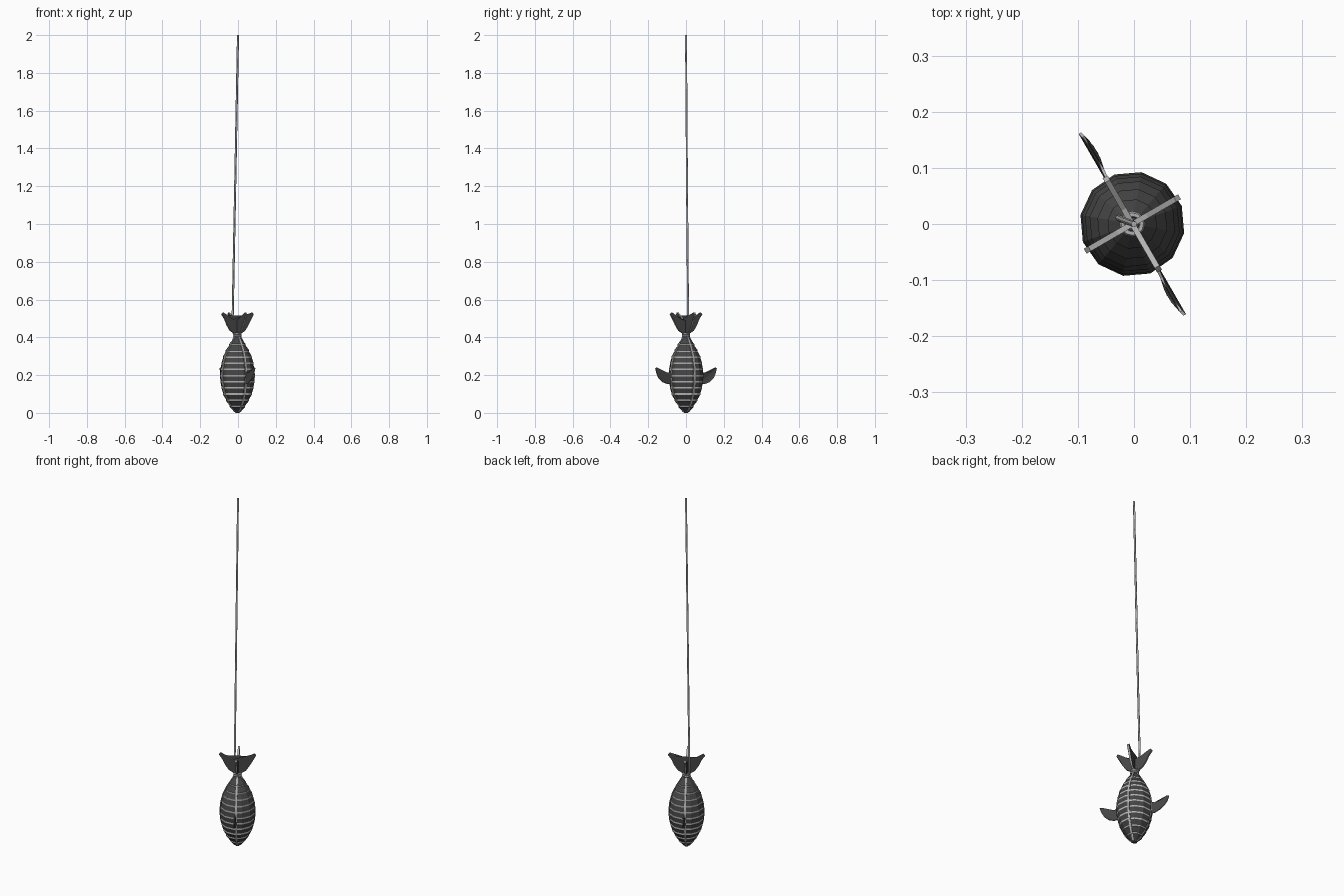
import bpy, bmesh, math
from mathutils import Vector, Matrix

if "Cube" in bpy.data.objects:
    bpy.data.objects.remove(bpy.data.objects["Cube"])

def material(name, v):
    m = bpy.data.materials.new(name)
    m.diffuse_color = (v, v, v, 1)
    m.use_nodes = True
    m.node_tree.nodes["Principled BSDF"].inputs["Base Color"].default_value = m.diffuse_color
    return m

DARK, LIGHT = material("dark_skin", 0.06), material("light_cane", 0.45)
CX = -0.003                      # body axis
FACE = math.radians(-60)         # direction of the first side fin

def finish(bm, name):
    bmesh.ops.recalc_face_normals(bm, faces=bm.faces[:])
    me = bpy.data.meshes.new(name)
    bm.to_mesh(me)
    bm.free()
    me.materials.append(DARK)
    me.materials.append(LIGHT)
    ob = bpy.data.objects.new(name, me)
    bpy.context.collection.objects.link(ob)
    return ob

# Smooth body outline: (z, radius)
OUTLINE = [(0, .010), (.02, .028), (.05, .051), (.10, .075), (.15, .088), (.20, .092),
           (.25, .087), (.30, .074), (.34, .055), (.38, .030), (.41, .014), (.425, .012)]

def radius(z):
    for (z0, r0), (z1, r1) in zip(OUTLINE, OUTLINE[1:]):
        if z <= z1:
            return r0 + (r1 - r0) * (z - z0) / (z1 - z0)
    return OUTLINE[-1][1]

def lathe(name, profile, light_bands, sides=12):
    bm = bmesh.new()
    rings = []
    for z, r in profile:
        rings.append([bm.verts.new((CX + r * math.cos(a), r * math.sin(a), z))
                      for a in (math.radians(20) + math.tau * k / sides for k in range(sides))])
    for i, (lo, hi) in enumerate(zip(rings, rings[1:])):
        for k in range(sides):
            f = bm.faces.new((lo[k], lo[k - 1], hi[k - 1], hi[k]))
            f.material_index = int(i in light_bands)
    bm.faces.new(rings[0])
    bm.faces.new(rings[-1])
    return finish(bm, name)

# Body: dark skin with slim upright hoops between the sloping bands
profile, bands = [(0, .010), (.010, .018)], set()
for k in range(11):
    z = .035 + k * .0325
    r = radius(z) + .002
    bands.add(len(profile))
    profile += [(z - .004, r), (z + .004, r)]
profile += [(.40, .016), (.425, .012)]
lathe("body", profile, bands)

def plate(name, pts, angle, thick, bend=None):
    """Flat outline in the (radius, z) plane, thickened and turned about the axis."""
    bm = bmesh.new()
    rot = Matrix.Rotation(angle, 4, 'Z')
    sides = []
    for s in (-1, 1):
        vs = []
        for r, z in pts:
            off = bend(r) if bend else 0
            p = rot @ Vector((r, off + s * thick / 2, z))
            vs.append(bm.verts.new(p + Vector((CX, 0, 0))))
        bm.faces.new(vs)
        sides.append(vs)
    a, b = sides
    for i in range(len(a)):
        f = bm.faces.new((a[i - 1], a[i], b[i], b[i - 1]))
        f.material_index = 1
    bmesh.ops.triangulate(bm, faces=[f for f in bm.faces if len(f.verts) > 4])
    return finish(bm, name)

# Crossed tail fins
half = [(.012, .415), (.045, .435), (.065, .465), (.078, .495), (.097, .522),
        (.088, .532), (.060, .515), (.030, .496)]
tail = half + [(0, .488)] + [(-r, z) for r, z in reversed(half)]
for n in range(2):
    plate(f"tail_fin_{n + 1}", tail, FACE + n * math.pi / 2, .010)

# Pair of side fins, curling slightly at the tip
side = [(.080, .155), (.110, .152), (.140, .163), (.165, .185), (.180, .212), (.187, .238),
        (.178, .240), (.155, .226), (.130, .214), (.110, .212), (.080, .225)]
for n in range(2):
    plate(f"side_fin_{n + 1}", side, FACE + n * math.pi, .005,
          lambda r: -.008 * math.sin(max(0, (r - .10) / .087) * math.pi))

# Four lengthwise canes following the outline
zs = [.004, .02, .05, .10, .15, .20, .25, .30, .34, .38, .41]
cane = [(radius(z) + .003, z) for z in zs] + [(radius(z) - .005, z) for z in reversed(zs)]
for n in range(4):
    ob = plate(f"cane_{n + 1}", cane, FACE + n * math.pi / 2, .009)
    for p in ob.data.polygons:
        p.material_index = 1

# Cord wrapped round the tail root
for n, z in enumerate((.407, .418)):
    bpy.ops.mesh.primitive_torus_add(major_segments=12, minor_segments=6, major_radius=.017,
                                     minor_radius=.006, location=(CX, 0, z))
    bpy.context.object.name = f"cord_wrap_{n + 1}"
    bpy.context.object.data.materials.append(LIGHT)

def cord(name, pts, r):
    cu = bpy.data.curves.new(name, 'CURVE')
    cu.dimensions = '3D'
    cu.bevel_depth, cu.bevel_resolution, cu.use_fill_caps = r, 1, True
    sp = cu.splines.new('POLY')
    sp.points.add(len(pts) - 1)
    for p, co in zip(sp.points, pts):
        p.co = (*co, 1)
    cu.materials.append(LIGHT)
    bpy.context.collection.objects.link(bpy.data.objects.new(name, cu))

# Hanging cord
cord("hanging_cord", [(-.018, .006, .412), (-.028, .011, .435), (-.028, .011, .52),
                      (-.014, .005, 1.25), (0, 0, 2)], .0055)
